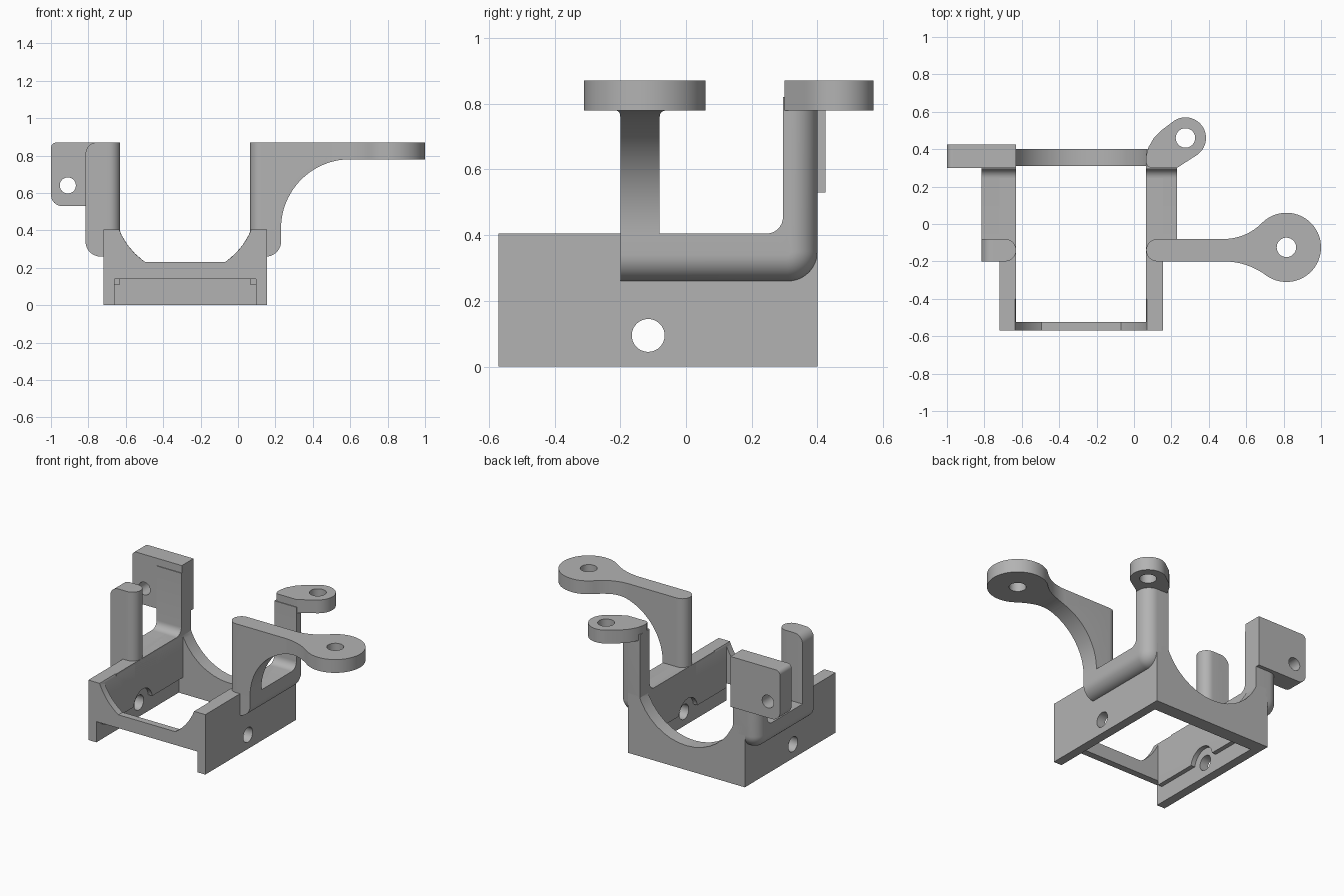
import bpy, bmesh
from math import radians, cos, sin, atan2, pi

if "Cube" in bpy.data.objects:
    bpy.data.objects.remove(bpy.data.objects["Cube"])

grey = bpy.data.materials.new("plain_grey")
grey.use_nodes = True
grey.diffuse_color = (0.45, 0.45, 0.45, 1)
grey.node_tree.nodes["Principled BSDF"].inputs["Base Color"].default_value = (0.45, 0.45, 0.45, 1)


def arc(cx, cy, r, a0, a1, n=16):
    """Points on an arc, angles in degrees."""
    return [(cx + r * cos(radians(a0 + (a1 - a0) * i / n)),
             cy + r * sin(radians(a0 + (a1 - a0) * i / n))) for i in range(n + 1)]


def prism(name, pts, axis, lo, hi):
    """Extrude a 2D outline along x (y,z), y (x,z) or z (x,y)."""
    place = {"x": lambda p, d: (d, p[0], p[1]),
             "y": lambda p, d: (p[0], d, p[1]),
             "z": lambda p, d: (p[0], p[1], d)}[axis]
    bm = bmesh.new()
    rings = [[bm.verts.new(place(p, d)) for p in pts] for d in (lo, hi)]
    n = len(pts)
    for ring in rings:
        bm.faces.new(ring)
    for i in range(n):
        j = (i + 1) % n
        bm.faces.new((rings[0][i], rings[0][j], rings[1][j], rings[1][i]))
    bmesh.ops.remove_doubles(bm, verts=bm.verts, dist=1e-5)
    bmesh.ops.recalc_face_normals(bm, faces=bm.faces)
    mesh = bpy.data.meshes.new(name)
    bm.to_mesh(mesh)
    bm.free()
    mesh.materials.append(grey)
    ob = bpy.data.objects.new(name, mesh)
    bpy.context.collection.objects.link(ob)
    return ob


def box(name, x, y, z):
    return prism(name, [(x[0], y[0]), (x[1], y[0]), (x[1], y[1]), (x[0], y[1])], "z", *z)


def rod(cx, cy, r, axis, lo, hi):
    return prism("cutter", arc(cx, cy, r, 0, 360, 40)[:-1], axis, lo, hi)


def combine(ob, tool, operation="DIFFERENCE"):
    """Apply a boolean and remove the tool."""
    mod = ob.modifiers.new("cut", "BOOLEAN")
    mod.object, mod.operation, mod.solver = tool, operation, "EXACT"
    bpy.context.view_layer.objects.active = ob
    bpy.ops.object.modifier_apply(modifier=mod.name)
    bpy.data.objects.remove(tool)


def smooth(ob):
    bpy.ops.object.select_all(action="DESELECT")
    ob.select_set(True)
    bpy.context.view_layer.objects.active = ob
    bpy.ops.object.shade_smooth_by_angle(angle=radians(30))


IN_L, IN_R = -0.63, 0.065
MID = (IN_L + IN_R) / 2
TOP = 0.87

# Open base frame
frame = box("base_frame", (-0.72, 0.155), (-0.57, 0.4), (0, 0.405))
combine(frame, box("cutter", (IN_L, IN_R), (-0.525, 0.31), (-1, 1)))
combine(frame, box("cutter", (-0.66, 0.095), (-0.7, -0.525), (-1, 0.14)))
combine(frame, box("cutter", (-0.66, 0.095), (-0.53, 0.31), (-1, 0.11)))
# Round saddle in the back wall, flat-bottomed saddle in the front wall
combine(frame, rod(MID, 0.545, 0.38, "y", 0.2, 0.6))
a = math_angle = -pi / 2 - 0.588
side = arc(MID, 0.545, 0.38, 180, 180 + 56, 20)
saddle = side + [(2 * MID - x, z) for x, z in reversed(side)]
combine(frame, prism("cutter", saddle, "y", -0.7, -0.4))
# Cross holes with round recesses inside
combine(frame, rod(-0.115, 0.095, 0.1, "x", -0.66, 0.095))
combine(frame, rod(-0.115, 0.095, 0.05, "x", -1, 1))
smooth(frame)


# Side rails that turn up into the rear posts
def rail(name, inner, outer):
    path = [(-0.2, 0.26)] + arc(0.31, 0.35, 0.09, -90, 0, 12)
    path += [(0.4, 0.82), (0.295, 0.82)] + arc(0.245, 0.455, 0.05, 0, -90, 8) + [(-0.2, 0.405)]
    ob = prism(name, path, "x", inner, outer)
    bm = bmesh.new()
    bm.from_mesh(ob.data)

    def rounded(e):
        m = (e.verts[0].co + e.verts[1].co) / 2
        end = all(v.co.y < -0.19 for v in e.verts) or all(v.co.z > 0.81 for v in e.verts)
        on_outer = all(abs(v.co.x - outer) < 1e-4 for v in e.verts)
        return on_outer and not end and (m.z < 0.3 or m.y > 0.33)

    bmesh.ops.bevel(bm, geom=[e for e in bm.edges if rounded(e)], offset=0.08,
                    segments=10, profile=0.5, affect="EDGES", clamp_overlap=False)
    bm.to_mesh(ob.data)
    bm.free()
    smooth(ob)


rail("left_rail", IN_R, 0.23)
rail("right_rail", IN_L, -0.815)

# Long arm: side profile crossed with a spoon-shaped plan
ex, ey, er = 0.815, -0.125, 0.185


def blend(y, s):
    """Centre, radius and end angle of the fillet between arm edge and eye."""
    dx, k, sx = ex - 0.48, abs(y - ey), 0.48
    r = (dx * dx + k * k - er * er) / (2 * (er - k))
    cy = y + s * r
    return sx, cy, r, math_deg(ey - cy, ex - sx)


def math_deg(y, x):
    return atan2(y, x) * 180 / pi


ux, uy, ur, ua = blend(-0.08, 1)
lx, ly, lr, la = blend(-0.2, -1)
plan = arc(0.125, -0.14, 0.06, 270, 90) + arc(ux, uy, ur, -90, ua)
plan += arc(ex, ey, er, ua + 180, la - 180, 40)[1:] + arc(lx, ly, lr, la, 90)[1:]
profile = [(0, TOP), (0, 0.28), (0.16, 0.28), (0.23, 0.35)]
profile += arc(0.6, 0.41, 0.37, 180, 90, 28) + [(1.1, 0.78), (1.1, TOP)]
arm = prism("long_arm", plan, "z", 0.2, TOP)
combine(arm, prism("cutter", profile, "y", -0.5, 0.3), "INTERSECT")
combine(arm, rod(ex, ey, 0.052, "z", 0, 1))
smooth(arm)

# Short front post with rounded inner end
post = prism("front_post", arc(-0.69, -0.14, 0.06, -90, 90) + [(-0.815, -0.08), (-0.815, -0.2)],
             "z", 0.2, 1)
profile = [(-0.5, 0.26), (-0.5, TOP)] + arc(-0.755, 0.81, 0.06, 90, 180, 8)
profile += arc(-0.735, 0.34, 0.08, 180, 270, 10)
combine(post, prism("cutter", profile, "y", -0.5, 0.3), "INTERSECT")
smooth(post)

# Rear eye tab on the left post
tab = [(0.09, 0.3), (0.23, 0.3)] + arc(0.275, 0.46, 0.11, -58, 125, 28)
tab += [(0.145, 0.5), (0.105, 0.458), (0.077, 0.41), (0.065, 0.365), (0.065, 0.325), (0.073, 0.308)]
eye = prism("rear_eye_tab", tab, "z", 0.78, TOP)
combine(eye, rod(0.275, 0.46, 0.052, "z", 0, 1))
smooth(eye)

# Rear plate with cross hole on the right post
plate = [(IN_L, 0.53), (IN_L, TOP)] + arc(-0.97, 0.84, 0.03, 90, 180, 8)
plate += arc(-0.94, 0.59, 0.06, 180, 270, 8)
flag = prism("rear_plate", plate, "y", 0.3, 0.425)
combine(flag, rod(-0.91, 0.64, 0.043, "y", 0, 1))
smooth(flag)
